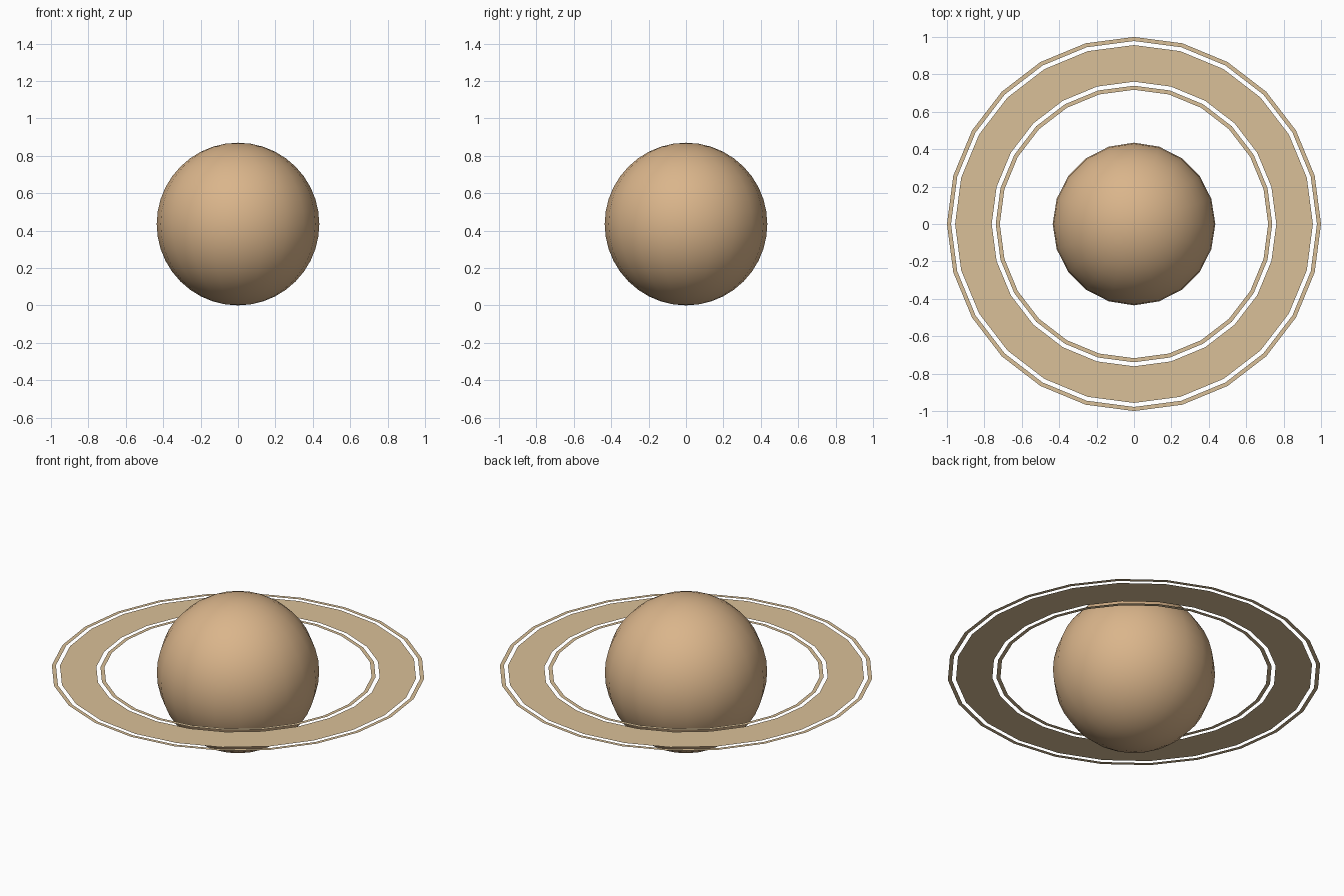
import bpy, bmesh, math

if "Cube" in bpy.data.objects:
    bpy.data.objects.remove(bpy.data.objects["Cube"])

U = 1 / 46          # outer ring edge is 46 units from the centre
CENTRE_Z = 20 * U   # planet radius is 20 units


def material(name, rgb):
    def lin(c):
        c /= 255
        return c / 12.92 if c <= 0.04045 else ((c + 0.055) / 1.055) ** 2.4
    m = bpy.data.materials.new(name)
    m.diffuse_color = (*[lin(c) for c in rgb], 1)
    m.use_nodes = True
    m.node_tree.nodes["Principled BSDF"].inputs["Base Color"].default_value = m.diffuse_color
    return m


tan = material("warm tan", (218, 181, 139))
sand = material("pale sand", (218, 192, 152))


def flat_ring(name, inner, outer, sides=24):
    """Flat, paper-thin annulus facing upward."""
    bm = bmesh.new()
    loops = []
    for r in (inner, outer):
        loops.append([bm.verts.new((r * math.cos(a), r * math.sin(a), 0))
                      for a in (2 * math.pi * i / sides for i in range(sides))])
    a, b = loops
    for i in range(sides):
        j = (i + 1) % sides
        bm.faces.new((a[i], b[i], b[j], a[j]))
    me = bpy.data.meshes.new(name)
    bm.to_mesh(me)
    bm.free()
    me.materials.append(sand)
    ob = bpy.data.objects.new(name, me)
    ob.location.z = CENTRE_Z
    bpy.context.collection.objects.link(ob)


# Planet ball
bpy.ops.mesh.primitive_uv_sphere_add(segments=20, ring_count=20, radius=20 * U,
                                     location=(0, 0, CENTRE_Z))
planet = bpy.context.object
planet.name = "planet"
planet.data.materials.append(tan)
bpy.ops.object.shade_smooth()

# Three concentric rings with narrow gaps
flat_ring("inner_ring", 33 * U, 34 * U)
flat_ring("main_ring", 35 * U, 44 * U)
flat_ring("outer_ring", 45 * U, 46 * U)
